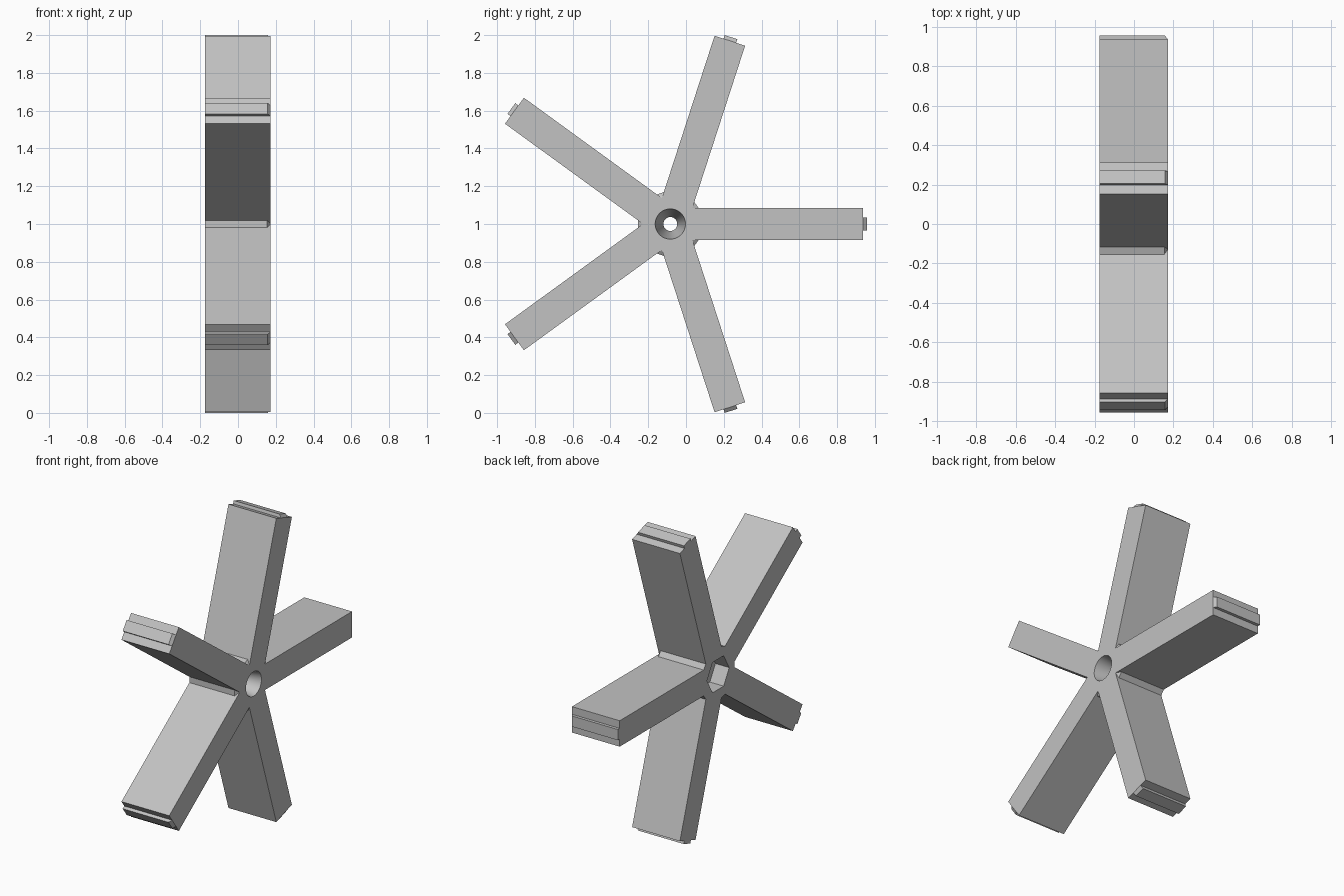
import bpy, bmesh, math
from mathutils import Vector

if "Cube" in bpy.data.objects:
    bpy.data.objects.remove(bpy.data.objects["Cube"], do_unlink=True)

CY, CZ = -0.083, 1.0          # hub centre
BACK, FACE = -0.175, 0.172    # extent along the axle
ARMS, HALF, LENGTH = 5, 0.085, 1.02
STEP = math.tau / ARMS
NOTCH = HALF / math.sin(STEP / 2)

grey = bpy.data.materials.new("plain grey")
grey.use_nodes = True
colour = (0.54, 0.54, 0.54, 1)
grey.diffuse_color = colour
grey.node_tree.nodes["Principled BSDF"].inputs["Base Color"].default_value = colour


def place(r, t, angle, x):
    """Point at radius r and sideways offset t on a spoke direction."""
    c, s = math.cos(angle), math.sin(angle)
    return Vector((x, CY + r * c - t * s, CZ + r * s + t * c))


def prism(name, back, front):
    """Solid between two matching outlines."""
    bm = bmesh.new()
    a = [bm.verts.new(p) for p in back]
    b = [bm.verts.new(p) for p in front]
    bm.faces.new(a[::-1])
    bm.faces.new(b)
    n = len(a)
    for i in range(n):
        j = (i + 1) % n
        bm.faces.new((a[i], a[j], b[j], b[i]))
    bmesh.ops.recalc_face_normals(bm, faces=bm.faces)
    mesh = bpy.data.meshes.new(name)
    bm.to_mesh(mesh)
    bm.free()
    mesh.materials.append(grey)
    obj = bpy.data.objects.new(name, mesh)
    bpy.context.collection.objects.link(obj)
    return obj


def ring(sides, radius, x):
    return [place(radius, 0, math.tau * i / sides, x) for i in range(sides)]


def cut(target, cutter):
    mod = target.modifiers.new("cut", 'BOOLEAN')
    mod.operation, mod.solver, mod.object = 'DIFFERENCE', 'EXACT', cutter
    bpy.ops.object.select_all(action='DESELECT')
    bpy.context.view_layer.objects.active = target
    target.select_set(True)
    bpy.ops.object.modifier_apply(modifier=mod.name)
    bpy.data.objects.remove(cutter, do_unlink=True)


# Five-armed body as one extruded outline
def outline(x):
    pts = []
    for i in range(ARMS):
        a = i * STEP
        pts += [place(LENGTH, -HALF, a, x), place(LENGTH, HALF, a, x),
                place(NOTCH, 0, a + STEP / 2, x)]
    return pts


body = prism("five_arm_body", outline(BACK), outline(FACE))

# Tapered round bore, then the hexagonal pocket on the other side
POCKET = BACK + 0.1
cut(body, prism("bore_cutter", ring(48, 0.035, POCKET - 0.01), ring(48, 0.082, FACE + 0.01)))
cut(body, prism("hex_cutter", ring(6, 0.115, BACK - 0.02), ring(6, 0.115, POCKET)))
bpy.ops.object.shade_smooth_by_angle(angle=math.radians(30))

# Tip ribs and corner webs, each with a sloped end on the face side
RIB, WEB = 0.035, 0.171
web_half = (WEB - NOTCH) * math.tan(STEP / 2)
rib_section = [(LENGTH, -RIB, 0), (LENGTH + 0.02, -RIB, 0.015),
               (LENGTH + 0.02, RIB, 0.015), (LENGTH, RIB, 0)]
web_section = [(NOTCH, 0, 0), (WEB, -web_half, 0.018), (WEB, web_half, 0.018)]
for i in range(ARMS):
    for name, section, angle in (("tip_rib", rib_section, i * STEP),
                                 ("corner_web", web_section, (i + 0.5) * STEP)):
        prism(f"{name}_{i + 1}",
              [place(r, t, angle, BACK) for r, t, inset in section],
              [place(r, t, angle, FACE - inset) for r, t, inset in section])
